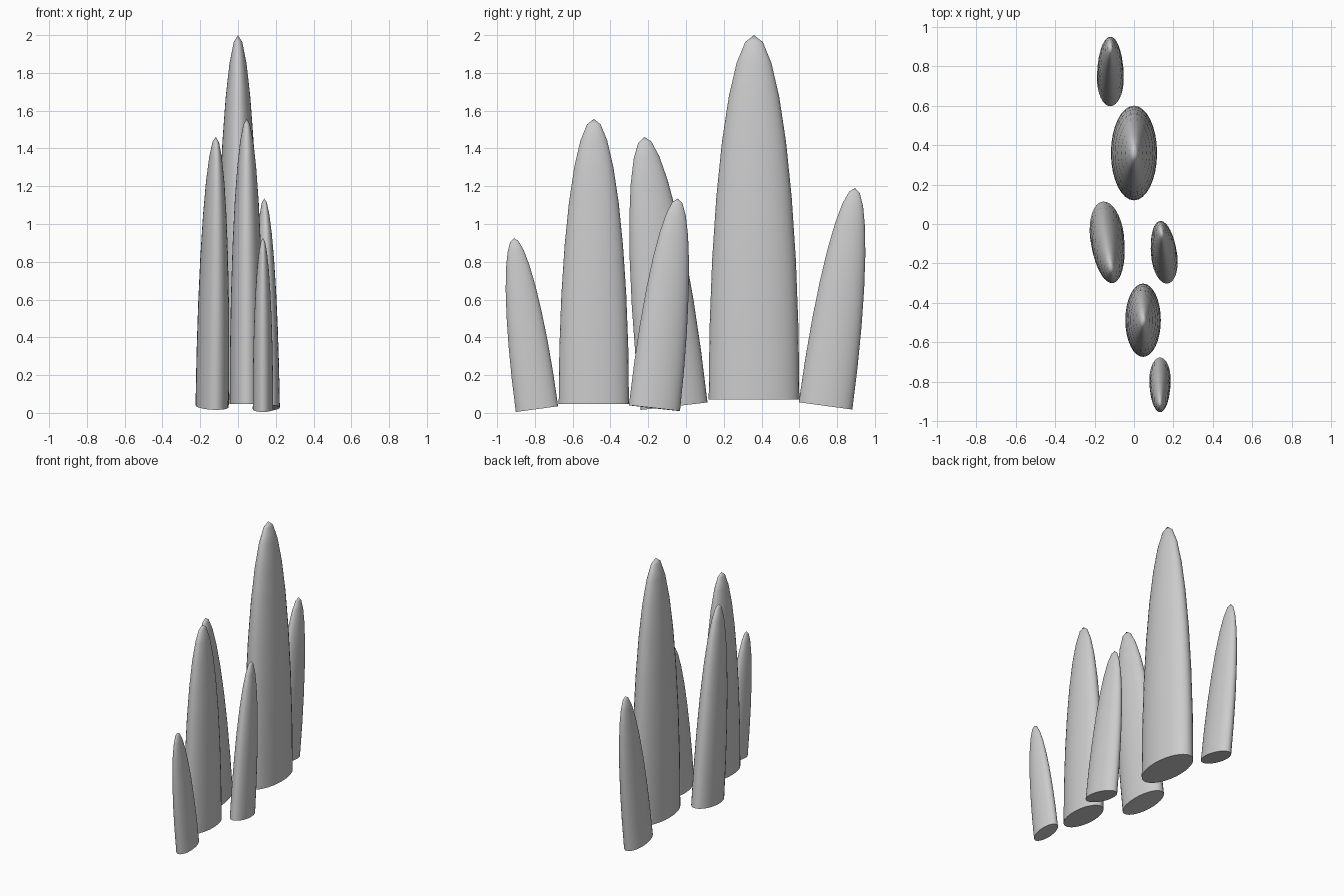
import bpy, bmesh, math
from mathutils import Matrix

if "Cube" in bpy.data.objects:
    bpy.data.objects.remove(bpy.data.objects["Cube"])


def spike(name, base, radii, length, tilt=0, turn=0):
    """Half-ellipsoid with a flat closed base, leaning along y and turned about z."""
    bm = bmesh.new()
    bmesh.ops.create_uvsphere(bm, u_segments=32, v_segments=16, radius=1)
    # keep the upper half and close it
    bmesh.ops.delete(bm, geom=[v for v in bm.verts if v.co.z < -0.001], context='VERTS')
    rim = [e for e in bm.edges if e.is_boundary]
    bmesh.ops.contextual_create(bm, geom=rim)
    bmesh.ops.transform(bm, matrix=Matrix.Diagonal((*radii, length, 1)), verts=bm.verts)
    bmesh.ops.recalc_face_normals(bm, faces=bm.faces)
    mesh = bpy.data.meshes.new(name)
    bm.to_mesh(mesh)
    bm.free()
    ob = bpy.data.objects.new(name, mesh)
    bpy.context.collection.objects.link(ob)
    ob.matrix_world = (Matrix.Translation(base)
                       @ Matrix.Rotation(math.radians(turn), 4, 'Z')
                       @ Matrix.Rotation(math.radians(tilt), 4, 'X'))
    bpy.ops.object.select_all(action='DESELECT')
    ob.select_set(True)
    bpy.context.view_layer.objects.active = ob
    bpy.ops.object.shade_smooth_by_angle(angle=math.radians(40))


# upright spikes
spike("tall_spike", (0, 0.36, 0.07), (0.117, 0.24), 1.93)
spike("second_spike", (0.046, -0.488, 0.048), (0.09, 0.186), 1.508)

# leaning spikes
spike("left_spike", (-0.137, -0.063, 0.036), (0.086, 0.179), 1.434, 6.4, 7)
spike("right_spike", (0.154, -0.167, 0.025), (0.066, 0.137), 1.117, -6.4, 7)
spike("front_spike", (0.132, -0.789, 0.02), (0.054, 0.113), 0.913, 7.7)
spike("back_spike", (-0.12, 0.739, 0.037), (0.068, 0.143), 1.164, -7.7)
